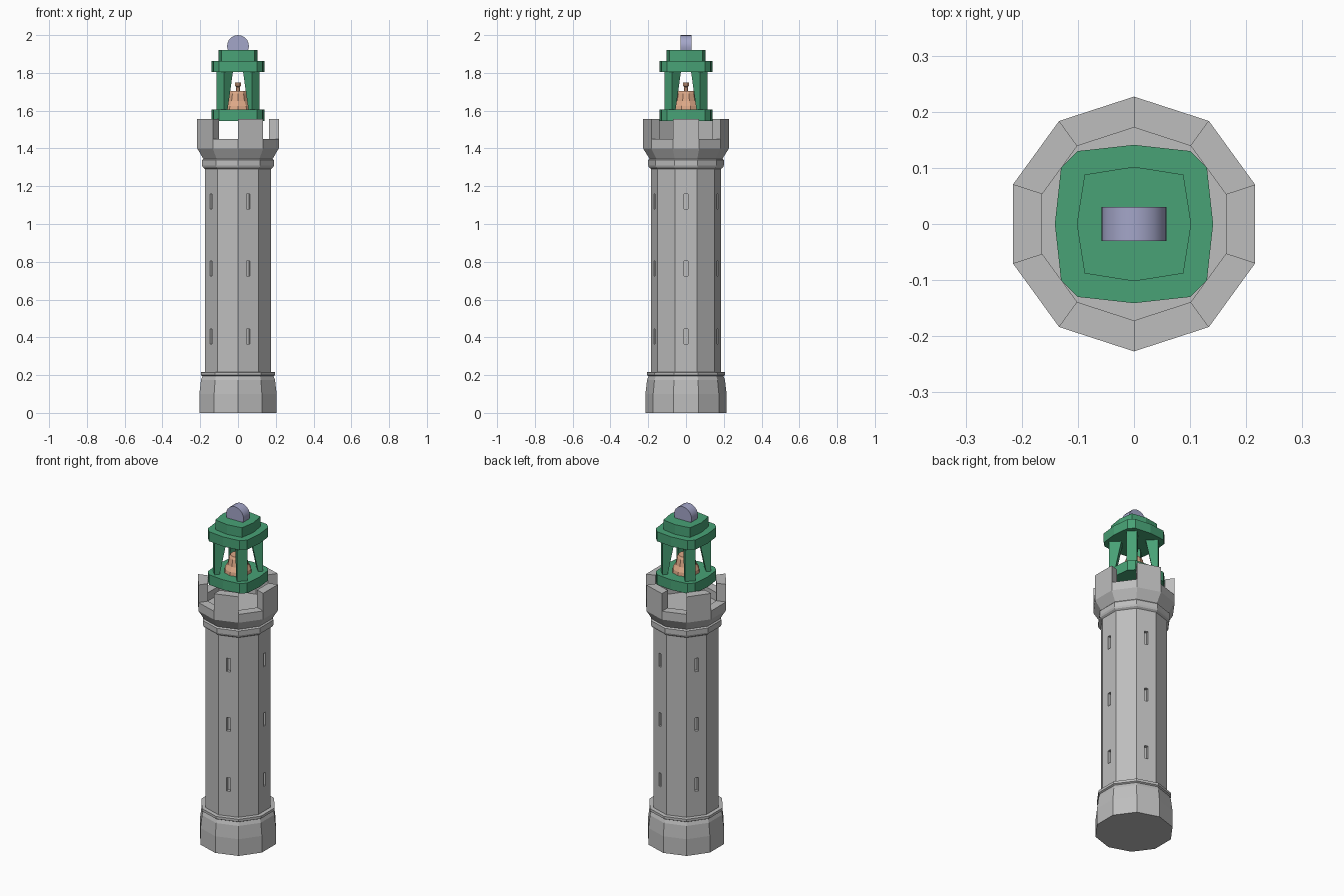
import bpy, bmesh
from math import sin, cos, pi, radians
from mathutils import Matrix

old = bpy.data.objects.get("Cube")
if old:
    bpy.data.objects.remove(old, do_unlink=True)


def material(name, rgb):
    m = bpy.data.materials.new(name)
    m.use_nodes = True
    m.diffuse_color = (*rgb, 1)
    m.node_tree.nodes["Principled BSDF"].inputs["Base Color"].default_value = (*rgb, 1)
    return m


STONE = material("grey stone", (0.51, 0.51, 0.51))
GREEN = material("green copper", (0.065, 0.36, 0.18))
BRONZE = material("orange bronze", (0.72, 0.39, 0.24))
LILAC = material("lilac metal", (0.37, 0.38, 0.58))


def make(name, bm, mat):
    bmesh.ops.recalc_face_normals(bm, faces=bm.faces)
    me = bpy.data.meshes.new(name)
    bm.to_mesh(me)
    bm.free()
    me.materials.append(mat)
    ob = bpy.data.objects.new(name, me)
    bpy.context.collection.objects.link(ob)
    return ob


def loft(bm, rings):
    """Join rings of equal length into a closed solid."""
    vs = [[bm.verts.new(p) for p in r] for r in rings]
    n = len(vs[0])
    for a, b in zip(vs, vs[1:]):
        for i in range(n):
            j = (i + 1) % n
            bm.faces.new((a[i], a[j], b[j], b[i]))
    bm.faces.new(vs[0][::-1])
    bm.faces.new(vs[-1])


def ring(r, z, n=10):
    return [(r * cos(2 * pi * (i + 0.5) / n), r * sin(2 * pi * (i + 0.5) / n), z)
            for i in range(n)]


def lathe(name, profile, mat, n=10):
    bm = bmesh.new()
    loft(bm, [ring(r, z, n) for r, z in profile])
    return make(name, bm, mat)


# Ten-sided tower with plinth, collar, flared crown and sunken floor
tower = lathe("tower", [
    (0.215, 0), (0.215, 0.1), (0.206, 0.175), (0.198, 0.195), (0.207, 0.2),
    (0.207, 0.215), (0.185, 0.217), (0.185, 1.292), (0.196, 1.3), (0.2, 1.31),
    (0.2, 1.338), (0.193, 1.345), (0.227, 1.4), (0.227, 1.45),
    (0.172, 1.45), (0.172, 1.4)], STONE)

# Window slits cut into alternate faces
FACES = [radians(72 * k) for k in range(5)]
bm = bmesh.new()
for a in FACES:
    for z in (0.405, 0.765, 1.12):
        bmesh.ops.create_cube(bm, size=1, matrix=Matrix.Rotation(a, 4, "Z")
                              @ Matrix.Translation((0.176, 0, z))
                              @ Matrix.Diagonal((0.04, 0.02, 0.08, 1)))
cutter = make("window_cutter", bm, STONE)
cutter.hide_render = True
mod = tower.modifiers.new("windows", "BOOLEAN")
mod.operation, mod.solver, mod.object = "DIFFERENCE", "EXACT", cutter
bpy.context.view_layer.objects.active = tower
bpy.ops.object.modifier_apply(modifier=mod.name)
bpy.data.objects.remove(cutter, do_unlink=True)

# Battlements on the same faces
bm = bmesh.new()
for a in FACES:
    plan = [(r * cos(a + s * pi / 10), r * sin(a + s * pi / 10))
            for r, s in ((0.227, -1), (0.227, 1), (0.172, 1), (0.172, -1))]
    loft(bm, [[(x, y, z) for x, y in plan] for z in (1.45, 1.555)])
make("battlements", bm, STONE)


# Bulging square plates of the bell house
def plate(name, quarter, z0, z1):
    plan = []
    for k in range(4):
        c, s = round(cos(k * pi / 2)), round(sin(k * pi / 2))
        plan += [(x * c - y * s, x * s + y * c) for x, y in quarter]
    bm = bmesh.new()
    loft(bm, [[(x, y, z) for x, y in plan] for z in (z0, z1)])
    make(name, bm, GREEN)


WIDE = [(0.141, 0), (0.13, 0.1), (0.1, 0.13)]
plate("bell_house_floor", WIDE, 1.545, 1.605)
plate("bell_house_roof", WIDE, 1.805, 1.862)
plate("bell_house_cap", [(0.102, 0), (0.088, 0.088)], 1.862, 1.92)

# Four diagonal posts, deeper toward the roof
for k, label in enumerate(("back_left", "back_right", "front_right", "front_left")):
    rot = Matrix.Rotation(pi / 4 + k * pi / 2, 4, "Z")
    bm = bmesh.new()
    loft(bm, [[(0.134, -0.028, z), (0.134, 0.028, z), (0.134 - d, 0.028, z),
               (0.134 - d, -0.028, z)] for z, d in ((1.605, 0.028), (1.805, 0.068))])
    bmesh.ops.transform(bm, matrix=rot, verts=bm.verts)
    make(label + "_post", bm, GREEN)

# Bell with its hanger
lathe("bell", [(0.076, 1.605), (0.073, 1.625), (0.058, 1.65), (0.05, 1.69),
               (0.042, 1.705)], BRONZE)
lathe("bell_hanger", [(0.012, 1.7), (0.01, 1.725), (0.016, 1.73), (0.016, 1.75)],
      BRONZE, 8)

# Rounded disc finial, cut off where it meets the cap
bm = bmesh.new()
angles = [radians(-24 + 228 * i / 12) for i in range(13)]
arc = [(0.058 * cos(a), 1.942 + 0.058 * sin(a)) for a in angles]
loft(bm, [[(x, y, z) for x, z in arc] for y in (-0.03, 0.03)])
finial = make("finial", bm, LILAC)
finial.select_set(True)
bpy.context.view_layer.objects.active = finial
bpy.ops.object.shade_smooth_by_angle(angle=radians(35))
